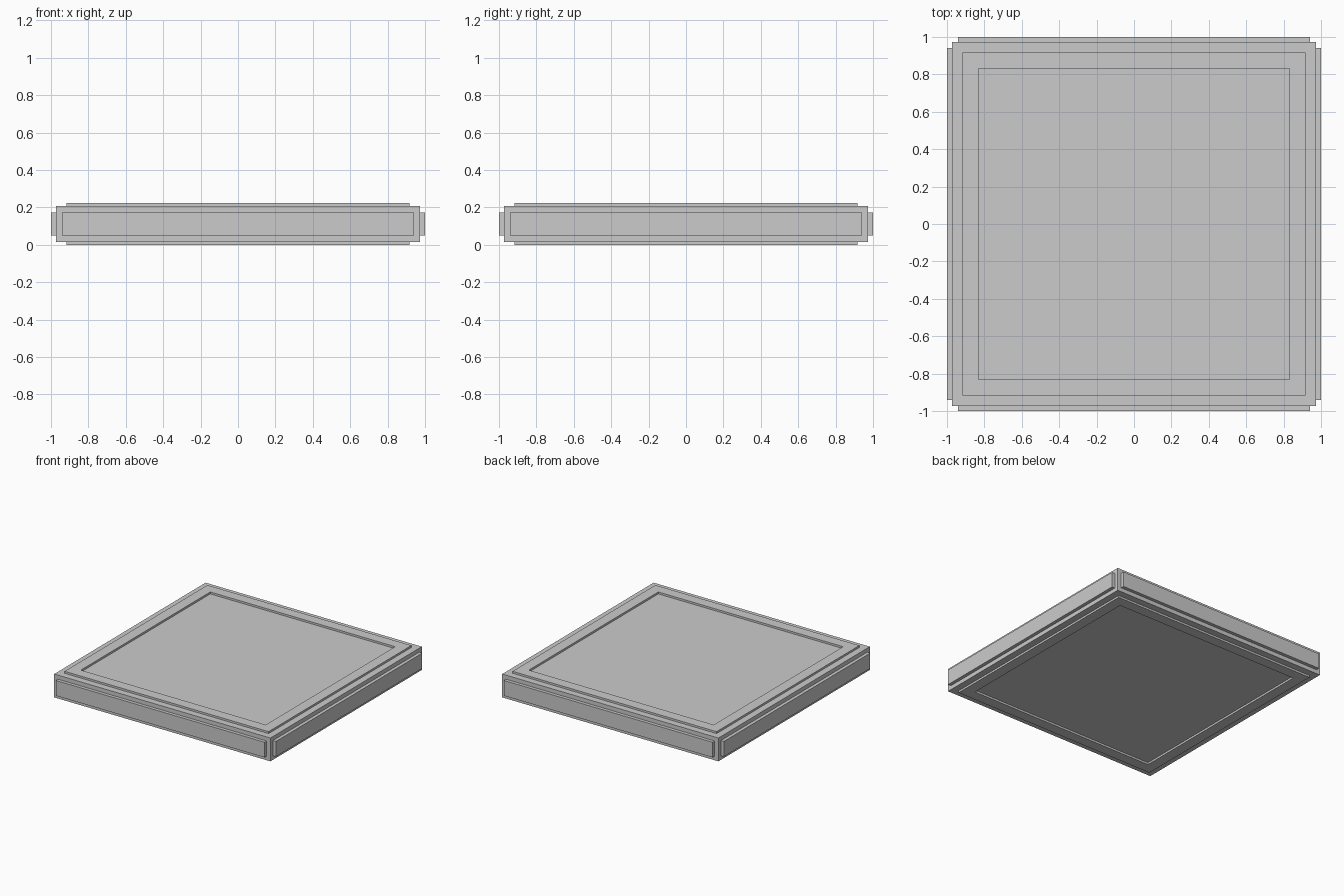
import bpy
import bmesh
from mathutils import Vector

if "Cube" in bpy.data.objects:
    bpy.data.objects.remove(bpy.data.objects["Cube"])

HALF = 0.973            # body half width
Z_LOW, Z_HIGH = 0.016, 0.206
STEP = 0.016            # height of top and bottom rims


def step_face(bm, face, inset, height):
    """Inset a face, then raise (or sink) the inner part with straight walls."""
    normal = face.normal.copy()
    bmesh.ops.inset_individual(bm, faces=[face], thickness=inset, use_even_offset=True)
    inner = bmesh.ops.extrude_discrete_faces(bm, faces=[face])["faces"][0]
    bmesh.ops.translate(bm, verts=inner.verts[:], vec=normal * height)
    inner.normal_update()
    return inner


# Square slab body
bm = bmesh.new()
bmesh.ops.create_cube(bm, size=1)
bmesh.ops.scale(bm, verts=bm.verts, vec=(2 * HALF, 2 * HALF, Z_HIGH - Z_LOW))
bmesh.ops.translate(bm, verts=bm.verts, vec=(0, 0, (Z_LOW + Z_HIGH) / 2))
bm.normal_update()

for face in bm.faces[:]:
    if abs(face.normal.z) > 0.5:
        # Raised rim with a recessed centre, top and bottom
        rim = step_face(bm, face, 0.055, STEP)
        step_face(bm, rim, 0.086, -STEP)
    else:
        # Raised panel on each side
        step_face(bm, face, 0.033, 1 - HALF)

bmesh.ops.recalc_face_normals(bm, faces=bm.faces)
mesh = bpy.data.meshes.new("panelled_slab")
bm.to_mesh(mesh)
bm.free()
slab = bpy.data.objects.new("panelled_slab", mesh)
bpy.context.collection.objects.link(slab)
